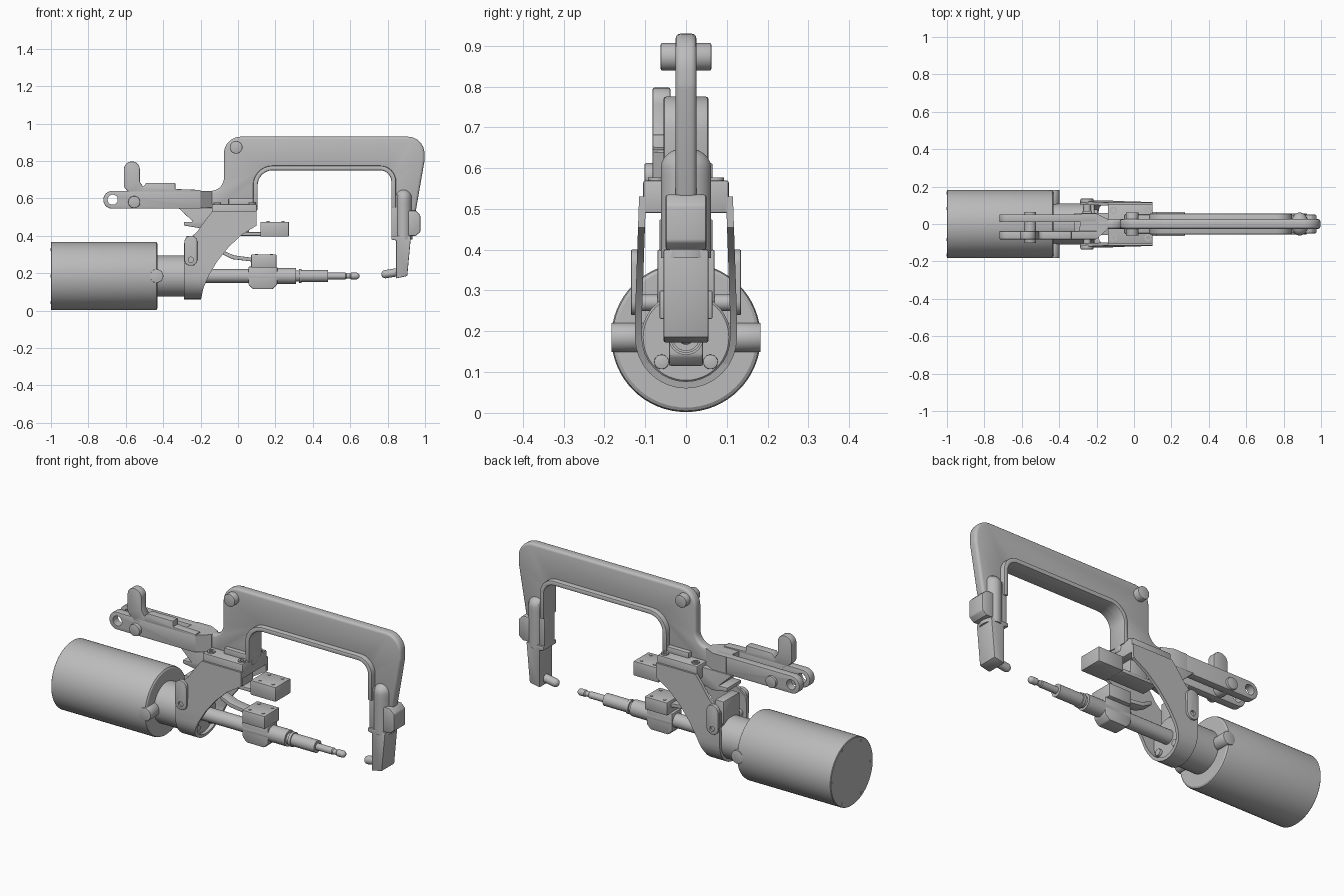
import bpy, bmesh, math
from mathutils import Vector

cube = bpy.data.objects.get("Cube")
if cube:
    bpy.data.objects.remove(cube, do_unlink=True)

GREY = (0.5, 0.5, 0.5, 1)
mat = bpy.data.materials.new("plain grey metal")
mat.use_nodes = True
mat.diffuse_color = GREY
mat.node_tree.nodes["Principled BSDF"].inputs["Base Color"].default_value = GREY
AXIS = 0.185    # height of the actuator centre line


def apply(ob, kind, **settings):
    m = ob.modifiers.new(kind, kind)
    for key, val in settings.items():
        setattr(m, key, val)
    bpy.context.view_layer.objects.active = ob
    bpy.ops.object.modifier_apply(modifier=m.name)


def finish(name, bm, bevel=0, segs=2):
    bmesh.ops.recalc_face_normals(bm, faces=bm.faces)
    me = bpy.data.meshes.new(name)
    bm.to_mesh(me)
    bm.free()
    me.materials.append(mat)
    ob = bpy.data.objects.new(name, me)
    bpy.context.collection.objects.link(ob)
    if bevel:
        apply(ob, "BEVEL", width=bevel, segments=segs, limit_method="ANGLE", angle_limit=math.radians(40))
    return ob


def rounded(pts, n=8):
    """Round each corner given as (u, v, radius)."""
    out = []
    for i, p in enumerate(pts):
        c = Vector(p[:2])
        if len(p) < 3:
            out.append(c)
            continue
        u = (Vector(pts[i - 1][:2]) - c).normalized()
        v = (Vector(pts[(i + 1) % len(pts)][:2]) - c).normalized()
        half = u.angle(v) / 2
        mid = c + (u + v).normalized() * p[2] / math.sin(half)
        a = c + u * p[2] / math.tan(half) - mid
        b = c + v * p[2] / math.tan(half) - mid
        for k in range(n + 1):
            out.append(mid + a.slerp(b, k / n, a).normalized() * p[2])
    return out


def prism(name, pts, axis, lo, hi, bevel=0, segs=2):
    """Extrude a flat outline along x, y or z."""
    place = {"x": lambda u, v, w: (w, u, v), "y": lambda u, v, w: (u, w, v),
             "z": lambda u, v, w: (u, v, w)}[axis]
    bm = bmesh.new()
    face = bm.faces.new([bm.verts.new(place(p[0], p[1], lo)) for p in rounded(pts)])
    ext = bmesh.ops.extrude_face_region(bm, geom=[face])
    bmesh.ops.translate(bm, verts=[v for v in ext["geom"] if isinstance(v, bmesh.types.BMVert)],
                        vec=place(0, 0, hi - lo))
    return finish(name, bm, bevel, segs)


def box(name, x, y, z, bevel=0.004):
    return prism(name, [(x[0], z[0]), (x[1], z[0]), (x[1], z[1]), (x[0], z[1])], "y", y[0], y[1], bevel)


def disc(u, v, r, n=32):
    return [(u + r * math.cos(math.tau * i / n), v + r * math.sin(math.tau * i / n)) for i in range(n)]


def lathe(name, profile, centre, direction=(1, 0, 0), n=48):
    """Turn (distance, radius) points about an axis."""
    rot = Vector((1, 0, 0)).rotation_difference(Vector(direction))
    bm = bmesh.new()
    rings = []
    for d, r in profile:
        rings.append([bm.verts.new(Vector(centre) + rot @ Vector((d, y, z))) for y, z in disc(0, 0, r, n)])
    for a, b in zip(rings, rings[1:]):
        for i in range(n):
            bm.faces.new((a[i], a[(i + 1) % n], b[(i + 1) % n], b[i]))
    bm.faces.new(rings[0])
    bm.faces.new(rings[-1])
    return finish(name, bm)


def boolean(ob, cutter, operation="DIFFERENCE"):
    apply(ob, "BOOLEAN", object=cutter, operation=operation, solver="EXACT")
    bpy.data.objects.remove(cutter, do_unlink=True)


def dome(end, r, n=6):
    return [(end - r + r * math.sin(t), max(r * math.cos(t), 0.001))
            for t in (math.pi / 2 * k / n for k in range(n + 1))]


# Motor cylinder, its rear screws, collar and side trunnions
lathe("motor_cylinder", [(-1, .18), (-.997, .183), (-.445, .183), (-.435, .18), (-.43, .172)], (0, 0, AXIS), n=64)
for i, (y, z) in enumerate(disc(0, AXIS, .165, 6)):
    prism(f"rear_screw_{i}", disc(y, z, .008, 12), "x", -1.002, -.99)
lathe("collar", [(-.44, .11), (-.215, .11), (-.21, .105)], (0, 0, AXIS))
for side, s in (("left", 1), ("right", -1)):
    prism(f"{side}_trunnion", disc(-.435, AXIS, .036), "y", min(.1 * s, .183 * s), max(.1 * s, .183 * s), .003)
    prism(f"{side}_collar_bolt", disc(.06 * s, .125, .018, 20), "x", -.22, -.195, .002)

# Yoke: a U section trimmed to the curved side outline
yoke = prism("yoke", [(-.115, .53), (-.125, .24), (-.125, .06, .1245), (.125, .06, .1245), (.125, .24), (.115, .53),
                      (.098, .53), (.108, .24), (.108, .077, .1075), (-.108, .077, .1075), (-.108, .24),
                      (-.098, .53)], "x", -.29, .1)
side_outline = prism("yoke_outline", [(-.29, .05), (-.2, .05), (-.185, .12), (-.155, .19), (-.11, .265), (-.05, .34),
                                      (.02, .405), (.1, .455), (.1, .54), (-.13, .54), (-.17, .49), (-.22, .42),
                                      (-.29, .36)], "y", -.2, .2)
boolean(yoke, side_outline, "INTERSECT")
box("yoke_cross_block", (-.275, -.225), (-.07, .07), (.23, .4))
prism("yoke_pin", disc(-.25, .27, .02, 24), "y", -.11, .11)
for side, s in (("left", 1), ("right", -1)):
    lug = prism(f"{side}_yoke_lug", [(-.287, .24, .034), (-.217, .24, .034), (-.217, .4, .034), (-.287, .4, .034)],
                "y", min(.112 * s, .135 * s), max(.112 * s, .135 * s), .003)
    boolean(lug, prism("lug_hole", disc(-.252, .272, .014, 20), "y", -.2, .2))

# Mounting plate with bolts
box("mounting_plate", (-.14, .1), (-.105, .105), (.49, .57), .006)
for i, x in enumerate((-.11, .075)):
    for j, y in enumerate((-.073, .073)):
        bolt = lathe(f"plate_bolt_{i}{j}", [(0, .02), (.012, .02), (.012, .011), (.004, .011)],
                     (x, y, .565), (0, 0, 1), 24)

# C-shaped frame with flanged inner edge and pivot pin
prism("c_frame", [(.105, .53), (.105, .75, .08), (.82, .75, .06), (.82, .5), (.945, .5), (.997, .8, .1),
                  (.997, .93, .09), (-.075, .93, .09), (-.075, .64, .07), (-.2, .64), (-.2, .56), (-.14, .53)],
      "y", -.026, .026, .014, 3)
prism("frame_inner_flange", [(.105, .56), (.105, .75, .08), (.82, .75, .06), (.82, .55), (.845, .55),
                             (.845, .775, .085), (.08, .775, .105), (.08, .56)], "y", -.055, .055, .006)
prism("frame_foot", [(-.05, .56), (.105, .56), (.105, .6), (-.05, .6)], "y", -.05, .05, .004)
prism("frame_pin", disc(-.01, .873, .034), "y", -.062, .062, .004)

# Electrode holder at the end of the frame
holder = lathe("holder_sleeve", [(0, .048), (.2, .048)] + dome(.27, .048), (.885, 0, .38), (0, 0, 1))
for v in holder.data.vertices:
    v.co.y *= 1.28
prism("holder_body", [(.82, .4), (.82, .38), (.845, .375), (.845, .172), (.905, .185), (.925, .4)],
      "y", -.055, .055, .004)
prism("holder_rib", [(.82, .38), (.86, .38), (.86, .62), (.82, .62)], "y", -.045, .045, .006)
prism("holder_clamp", [(.9, .4), (.95, .4), (.975, .42), (.975, .51), (.95, .535), (.9, .535)],
      "y", -.05, .05, .006)
lathe("fixed_electrode", [(-.03, .022)] + dome(.09, .022), (.855, 0, .206), (-1, 0, -.17), 24)

# Actuator rod and moving electrode
lathe("actuator_rod", [(-.25, .037), (.06, .037), (.06, .043), (.31, .043), (.31, .03), (.325, .03), (.325, .038),
                       (.34, .038), (.34, .033), (.48, .033), (.48, .018), (.575, .018), (.58, .014), (.6, .014),
                       (.605, .018)] + dome(.65, .018), (0, 0, AXIS), n=32)
prism("rod_clamp", [(.055, .14), (.08, .115), (.185, .115), (.21, .14), (.21, .235), (.055, .235)],
      "y", -.042, .042, .006)
box("rod_clamp_cap", (.07, .205), (-.065, .065), (.23, .3))
prism("rod_clamp_arm", [(.08, .262), (.08, .282), (-.02, .295), (-.085, .322), (-.085, .302), (-.03, .275)],
      "y", -.03, .03, .003)

# Terminal block beside the yoke
box("terminal_block", (.12, .272), (-.065, .065), (.396, .475))
box("terminal_strip", (-.1, .13), (-.05, .05), (.4, .42))
box("terminal_hanger", (-.04, .06), (-.045, .045), (.41, .5))
for name, x0, z in (("terminal", .2, .475), ("clamp", .14, .3)):
    for i, dx in enumerate((-.04, .04)):
        for j, y in enumerate((-.04, .04)):
            prism(f"{name}_screw_{i}{j}", disc(x0 + dx, y, .008, 12), "z", z - .01, z + .003)

# Rear fork arm
for name, lo, hi in (("right_fork", -.082, -.038), ("left_fork", .01, .052)):
    arm = prism(name, [(-.72, .545, .047), (-.2, .545), (-.2, .64), (-.72, .64, .047)], "y", lo, hi, .004)
    boolean(arm, prism("fork_hole", disc(-.67, .593, .027), "y", -.3, .3))
prism("fork_step", [(-.51, .63), (-.2, .63), (-.2, .645), (-.335, .65), (-.335, .682), (-.49, .682), (-.51, .66)],
      "y", -.082, -.038, .003)
prism("fork_tab", [(-.61, .66, .03), (-.57, .62), (-.5, .62), (-.5, .65), (-.525, .69), (-.525, .797, .041),
                   (-.61, .797, .041)], "y", -.082, -.038, .004)
prism("fork_bridge", [(-.3, -.08), (-.2, -.08), (-.14, -.027), (-.14, .027), (-.2, .055), (-.28, .055)],
      "z", .548, .64)
prism("fork_pin", disc(-.555, .58, .032), "y", -.102, .065, .004)
prism("fork_bracket", [(-.32, .55), (-.24, .475), (-.29, .475), (-.29, .455), (-.2, .44), (-.1, .47),
                       (-.1, .55)], "y", -.06, .06, .003)

# Smooth the round surfaces while keeping hard edges
for ob in bpy.context.collection.objects:
    ob.select_set(ob.type == "MESH")
bpy.ops.object.shade_smooth_by_angle(angle=math.radians(32))
